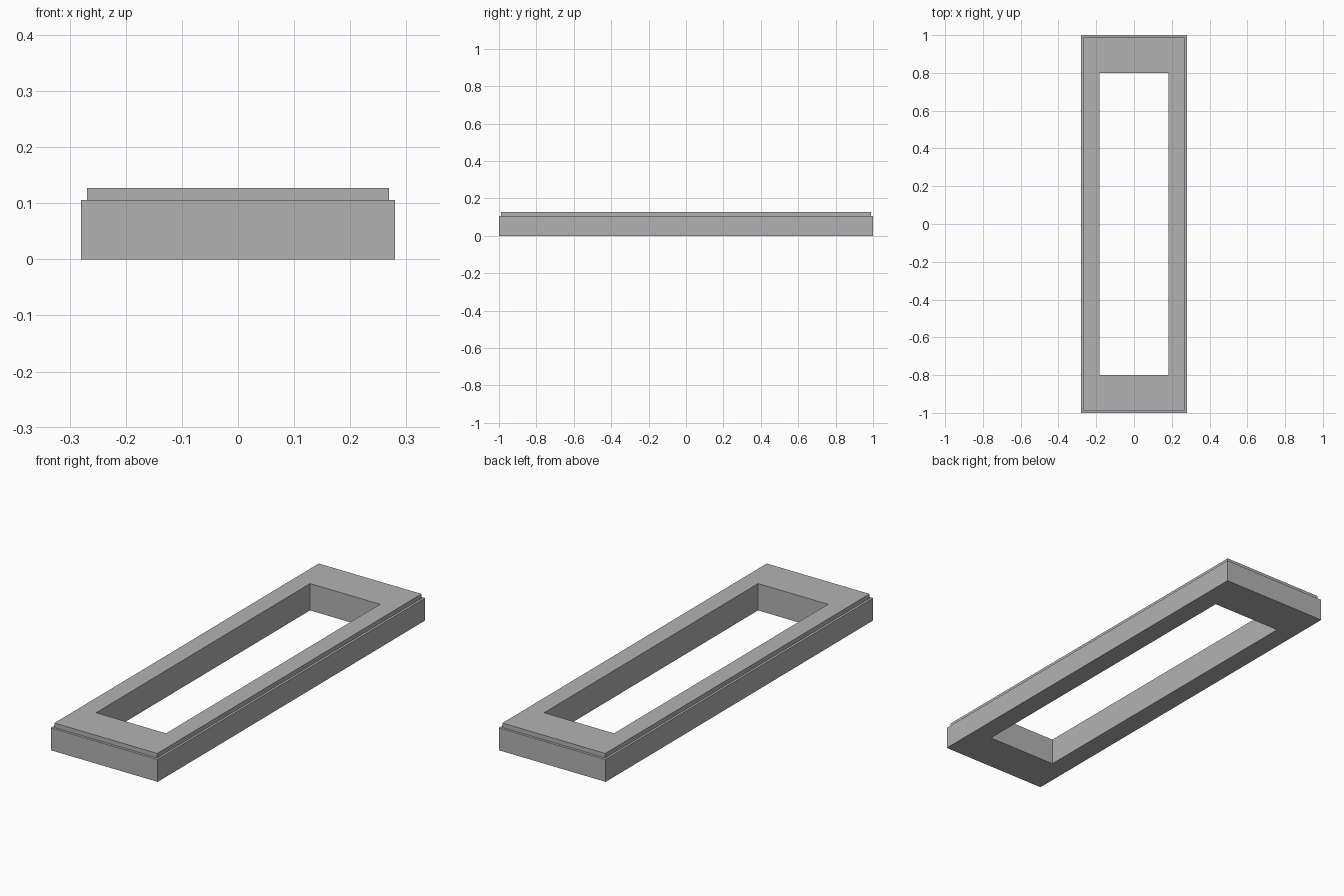
import bpy
import bmesh

cube = bpy.data.objects.get("Cube")
if cube:
    bpy.data.objects.remove(cube, do_unlink=True)

# Plain grey material
grey = bpy.data.materials.new("plain_grey")
grey.use_nodes = True
colour = (0.45, 0.45, 0.45, 1.0)
grey.diffuse_color = colour
grey.node_tree.nodes["Principled BSDF"].inputs["Base Color"].default_value = colour

# Stepped cross-section: half width, half length, height
BASE_TOP, RIM_TOP = 0.106, 0.127
profile = [
    (0.28, 1.0, 0.0),           # outer wall, bottom
    (0.28, 1.0, BASE_TOP),      # outer wall, top
    (0.269, 0.988, BASE_TOP),   # ledge
    (0.269, 0.988, RIM_TOP),    # raised rim
    (0.183, 0.8, RIM_TOP),      # opening, top
    (0.183, 0.8, 0.0),          # opening, bottom
]
corners = [(-1, -1), (1, -1), (1, 1), (-1, 1)]


def rectangular_frame(name, section, material):
    """Sweep a closed section around a rectangle."""
    bm = bmesh.new()
    rings = [[bm.verts.new((sx * w, sy * l, z)) for sx, sy in corners]
             for w, l, z in section]
    for i, ring in enumerate(rings):
        following = rings[(i + 1) % len(rings)]
        for j in range(4):
            k = (j + 1) % 4
            bm.faces.new((ring[j], ring[k], following[k], following[j]))
    bmesh.ops.recalc_face_normals(bm, faces=bm.faces)
    mesh = bpy.data.meshes.new(name)
    bm.to_mesh(mesh)
    bm.free()
    mesh.materials.append(material)
    obj = bpy.data.objects.new(name, mesh)
    bpy.context.collection.objects.link(obj)
    return obj


# Open frame with a stepped top edge
rectangular_frame("stepped_frame", profile, grey)
